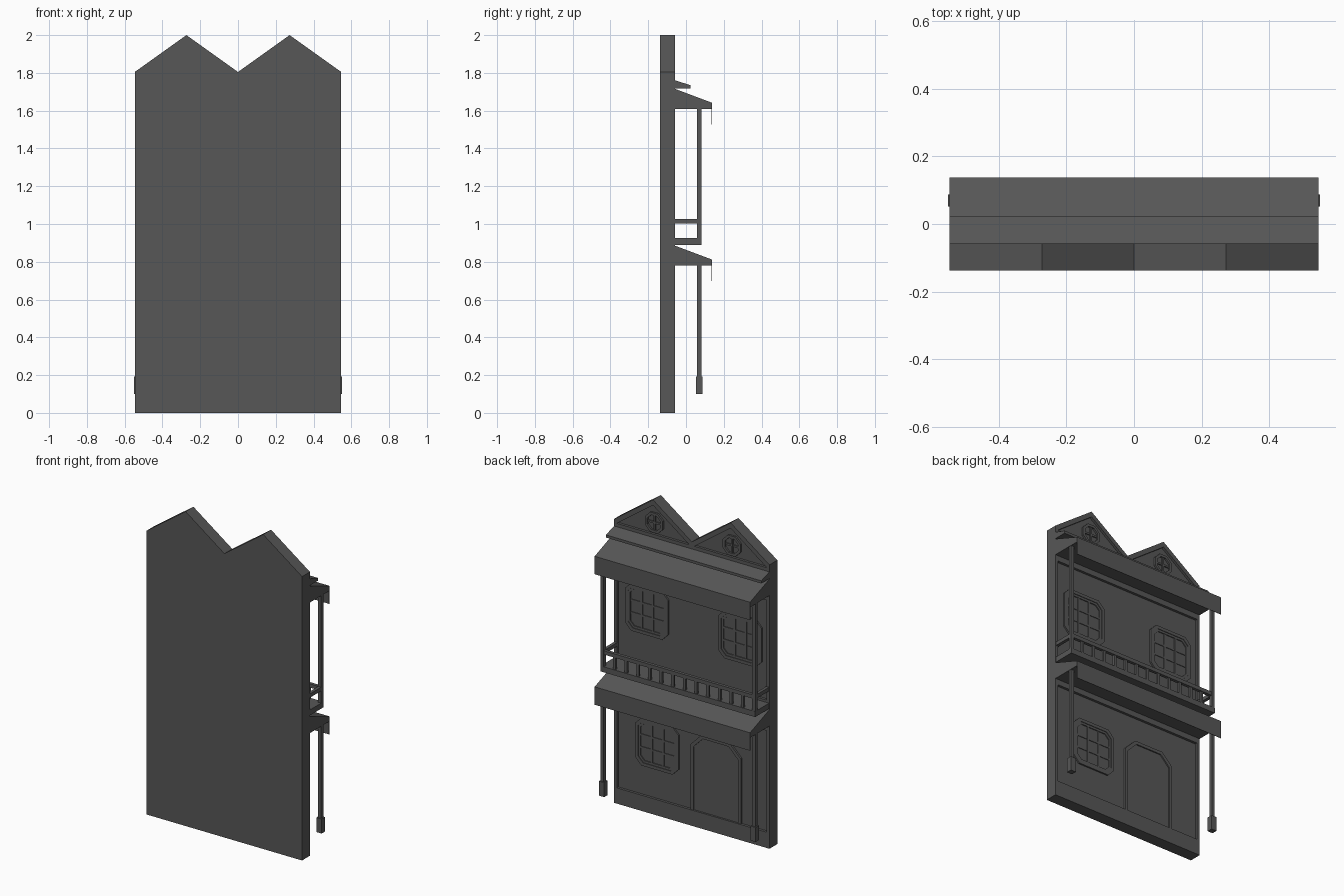
import bpy, bmesh, math

if "Cube" in bpy.data.objects:
    bpy.data.objects.remove(bpy.data.objects["Cube"])

BACK, FACE, INSET = -0.137, -0.058, -0.074   # wall back, wall front, recessed panel depth

# Dark grey paint shared by every part
paint = bpy.data.materials.new("dark_grey")
paint.diffuse_color = (0.095, 0.095, 0.095, 1)
paint.use_nodes = True
paint.node_tree.nodes["Principled BSDF"].inputs["Base Color"].default_value = paint.diffuse_color


def finish(name, bm):
    bmesh.ops.recalc_face_normals(bm, faces=bm.faces)
    me = bpy.data.meshes.new(name)
    bm.to_mesh(me)
    bm.free()
    me.materials.append(paint)
    ob = bpy.data.objects.new(name, me)
    bpy.context.collection.objects.link(ob)
    return ob


def add_prism(bm, pts, lo, hi, along='y'):
    """Extrude an outline: (x, z) along y, or (y, z) along x."""
    put = (lambda p, d: (p[0], d, p[1])) if along == 'y' else (lambda p, d: (d, p[0], p[1]))
    a = [bm.verts.new(put(p, lo)) for p in pts]
    b = [bm.verts.new(put(p, hi)) for p in pts]
    bm.faces.new(a)
    bm.faces.new(b[::-1])
    for i in range(len(pts)):
        j = (i + 1) % len(pts)
        bm.faces.new((a[i], a[j], b[j], b[i]))


def add_box(bm, x0, x1, y0, y1, z0, z1):
    add_prism(bm, [(x0, z0), (x1, z0), (x1, z1), (x0, z1)], y0, y1)


def add_ring(bm, outer, inner, lo, hi):
    """Closed frame between two outlines with equal point counts."""
    loops = [[bm.verts.new((x, y, z)) for x, z in pts]
             for pts, y in ((outer, lo), (outer, hi), (inner, hi), (inner, lo))]
    n = len(outer)
    for k in range(4):
        p, q = loops[k], loops[(k + 1) % 4]
        for i in range(n):
            j = (i + 1) % n
            bm.faces.new((p[i], p[j], q[j], q[i]))


def prism(name, pts, lo, hi, along='y'):
    bm = bmesh.new()
    add_prism(bm, pts, lo, hi, along)
    return finish(name, bm)


def box(name, *b):
    bm = bmesh.new()
    add_box(bm, *b)
    return finish(name, bm)


def octagon(cx, cz, h, c):
    return [(cx - h + c, cz - h), (cx + h - c, cz - h), (cx + h, cz - h + c), (cx + h, cz + h - c),
            (cx + h - c, cz + h), (cx - h + c, cz + h), (cx - h, cz + h - c), (cx - h, cz - h + c)]


# Twin-gabled wall
W, G = 0.5465, 0.273
wall = prism("wall", [(-W, 0), (W, 0), (W, 1.805), (G, 2), (0, 1.805), (-G, 2), (-W, 1.805)], BACK, FACE)

# Recessed panels for both storeys and both gables
bm = bmesh.new()
add_box(bm, -0.527, 0.527, INSET, 0.05, 0.1, 0.745)
add_box(bm, -0.527, 0.527, INSET, 0.05, 0.94, 1.575)
for s in (-1, 1):
    add_prism(bm, [(s * G - 0.255, 1.782), (s * G + 0.255, 1.782), (s * G, 1.965)], INSET, 0.05)
cutter = finish("panel_cutter", bm)
cutter.hide_render = True
mod = wall.modifiers.new("panels", 'BOOLEAN')
mod.operation, mod.solver, mod.object = 'DIFFERENCE', 'EXACT', cutter
bpy.context.view_layer.objects.active = wall
bpy.ops.object.modifier_apply(modifier=mod.name)
bpy.data.objects.remove(cutter)


# Chamfered windows with three by three panes
def window(name, cx, cz):
    bm = bmesh.new()
    y0 = INSET - 0.004
    add_ring(bm, octagon(cx, cz, 0.152, 0.043), octagon(cx, cz, 0.132, 0.035), y0, FACE - 0.006)
    add_ring(bm, octagon(cx, cz, 0.132, 0.035), octagon(cx, cz, 0.118, 0.028), y0, FACE - 0.01)
    for o in (-0.04, 0.04):
        add_box(bm, cx + o - 0.006, cx + o + 0.006, y0, FACE - 0.011, cz - 0.12, cz + 0.12)
        add_box(bm, cx - 0.12, cx + 0.12, y0, FACE - 0.012, cz + o - 0.006, cz + o + 0.006)
    return finish(name, bm)


window("ground_window", 0.25, 0.437)
window("upper_window_left", -0.333, 1.275)
window("upper_window_right", 0.322, 1.275)


# Round attic windows with a cross bar
def round_pts(cx, cz, r):
    return [(cx + r * math.cos(math.pi * (i + 0.5) / 4), cz + r * math.sin(math.pi * (i + 0.5) / 4))
            for i in range(8)]


for s, side in ((-1, "left"), (1, "right")):
    bm = bmesh.new()
    cx, cz = s * G - 0.003, 1.852
    add_ring(bm, round_pts(cx, cz, 0.068), round_pts(cx, cz, 0.05), INSET - 0.004, FACE - 0.004)
    add_box(bm, cx - 0.006, cx + 0.006, INSET - 0.004, FACE - 0.008, cz - 0.05, cz + 0.05)
    add_box(bm, cx - 0.05, cx + 0.05, INSET - 0.004, FACE - 0.009, cz - 0.006, cz + 0.006)
    finish("attic_window_" + side, bm)


# Door with chamfered top
def door_pts(cx, h, top, c):
    return [(cx - h, 0.098), (cx + h, 0.098), (cx + h, top - c), (cx + h - c, top),
            (cx - h + c, top), (cx - h, top - c)]


outer, inner = door_pts(-0.165, 0.177, 0.59, 0.075), door_pts(-0.165, 0.157, 0.57, 0.066)
bm = bmesh.new()
add_ring(bm, outer, inner, INSET - 0.004, FACE - 0.004)
finish("door_frame", bm)
prism("door", inner, INSET - 0.004, INSET + 0.004)

# Porch roofs with thin hanging fascia boards, and the cornice above
for name, z in (("lower", 0.78), ("upper", 1.61)):
    prism(name + "_roof", [(FACE - 0.005, z), (0.137, z), (0.137, z + 0.032), (FACE - 0.005, z + 0.107)],
          -W, W, 'x')
    box(name + "_fascia", -W, W, 0.1345, 0.137, z - 0.082, z)
prism("cornice", [(FACE - 0.005, 1.718), (0.024, 1.718), (0.024, 1.735), (FACE - 0.005, 1.762)], -W, W, 'x')

# Porch posts with block feet
PX, PY = 0.533, 0.07
for s, side in ((-1, "left"), (1, "right")):
    x = s * PX
    box("post_foot_" + side, x - 0.0185, x + 0.0185, PY - 0.0175, PY + 0.0175, 0.1, 0.192)
    box("lower_post_" + side, x - 0.011, x + 0.011, PY - 0.011, PY + 0.011, 0.19, 0.785)
    box("upper_post_" + side, x - 0.011, x + 0.011, PY - 0.011, PY + 0.011, 0.9, 1.615)
    box("side_rail_" + side, x - 0.01, x + 0.01, FACE - 0.003, PY, 1.002, 1.026)

# Balcony floor, front rail and balusters
box("balcony_floor", -0.544, 0.544, FACE - 0.003, 0.082, 0.89, 0.925)
box("front_rail", -PX, PX, PY - 0.01, PY + 0.01, 1.002, 1.026)
bm = bmesh.new()
N = 12
for i in range(1, N + 1):
    x = -PX + 2 * PX * i / (N + 1)
    add_box(bm, x - 0.009, x + 0.009, PY - 0.007, PY + 0.007, 0.92, 1.006)
finish("balusters", bm)
